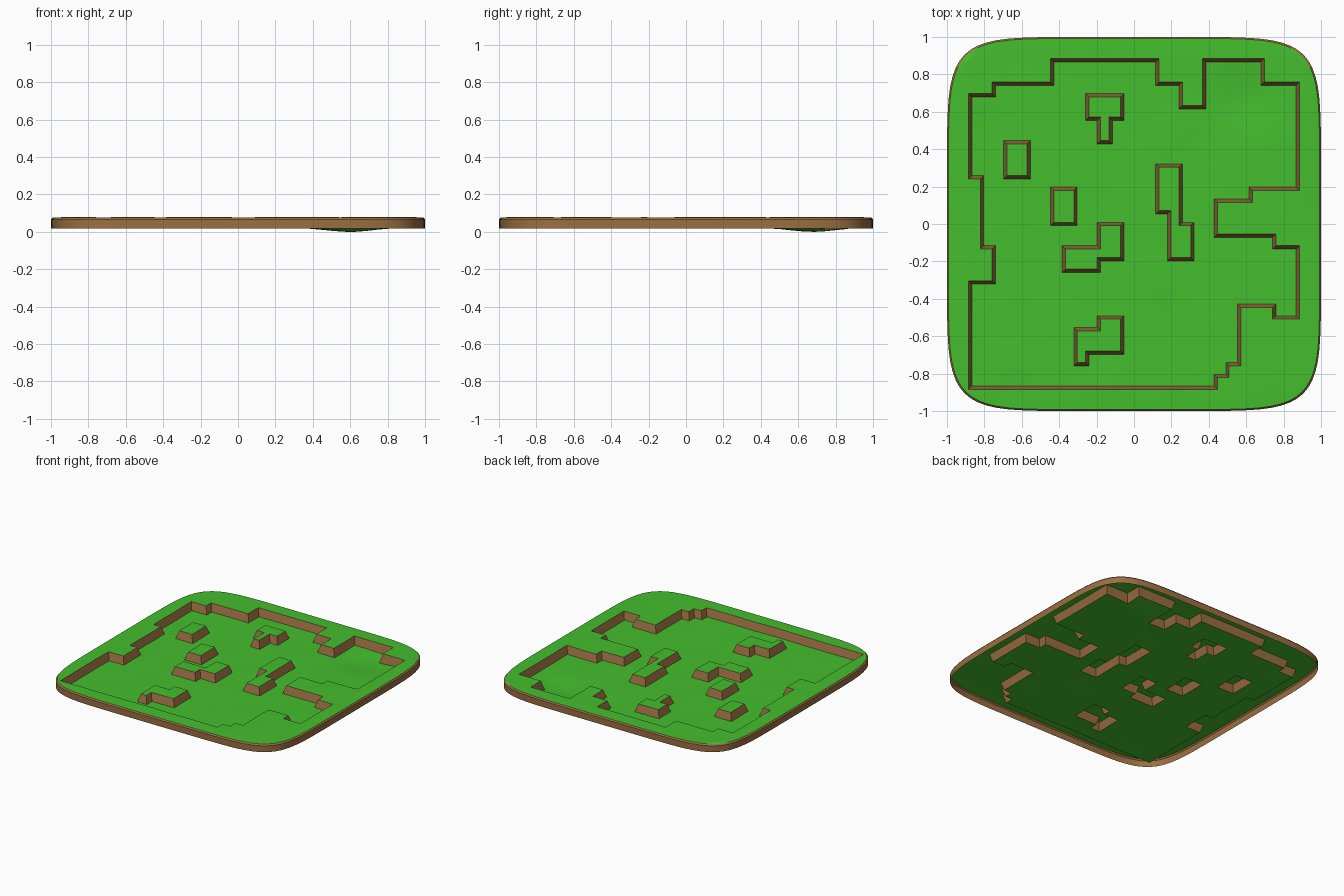
import bpy
import bmesh
import math
from mathutils import Vector, noise

cube = bpy.data.objects.get("Cube")
if cube:
    bpy.data.objects.remove(cube)


def make_material(name, color):
    mat = bpy.data.materials.new(name)
    mat.use_nodes = True
    mat.diffuse_color = (*color, 1)
    mat.node_tree.nodes["Principled BSDF"].inputs["Base Color"].default_value = (*color, 1)
    return mat


N = 16          # half the number of grid cells per side
INNER = 14      # half size of the sunken court, in cells
GRASS, EARTH = 0, 1

# Raised blocks inside the court: x0, x1, y0, y1 in cells
border_blocks = [
    (-14, -12, 11, 14), (-12, -7, 12, 14), (2, 4, 12, 14), (4, 6, 10, 14),
    (11, 14, 12, 14), (10, 14, 2, 3), (7, 14, -1, 2), (12, 14, -2, -1),
    (12, 14, -14, -8), (9, 12, -14, -7), (8, 9, -14, -12), (7, 8, -14, -13),
    (-14, -12, -5, -2), (-14, -13, -2, 4),
]
islands = [
    (-4, -1, 9, 11), (-3, -2, 7, 9), (-11, -9, 4, 7), (-7, -5, 0, 3),
    (-6, -3, -4, -2), (-3, -1, -3, 0), (2, 4, 1, 5), (3, 4, 0, 1),
    (3, 5, -3, 0), (-5, -3, -11, -9), (-3, -1, -11, -8), (-5, -4, -12, -11),
]


def is_high(i, j):
    if not (-INNER <= i < INNER and -INNER <= j < INNER):
        return True
    return any(a <= i < b and c <= j < d for a, b, c, d in border_blocks + islands)


def is_inside(i, j):
    return -N <= i < N and -N <= j < N


def sign(v):
    return (v > 0) - (v < 0)


def position(i, j, level):
    x, y = i / N, j / N
    m = max(abs(x), abs(y))
    # Round the outer corners
    t = (m - INNER / N) / (1 - INNER / N)
    if t > 0:
        f = m / (abs(x) ** 7 + abs(y) ** 7) ** (1 / 7)
        s = 1 + (f - 1) * t
        x, y = x * s, y * s
    if m == 1:
        scale, z = {"high": (0.992, 0.078), "lip": (1, 0.068), "base": (1, 0.02)}[level]
        return Vector((x * scale, y * scale, z))
    # Lean the inner walls outward at the foot
    lean = Vector((0, 0))
    for di in (-1, 0):
        for dj in (-1, 0):
            lean += Vector((di + 0.5, dj + 0.5)) * (1 if is_high(i + di, j + dj) else -1)
    shift = 0.009 if level == "high" else -0.009
    bump = noise.noise(Vector((x * 5, y * 5, 3)))
    if level == "high":
        z = 0.08 + 0.003 * bump
    else:
        hollow = math.exp(-((x - 0.6) ** 2 + (y - 0.68) ** 2) / 0.025)
        z = 0.022 + 0.003 * bump - 0.02 * hollow
    return Vector((x + shift * sign(lean.x), y + shift * sign(lean.y), z))


bm = bmesh.new()
verts = {}


def vert(corner, level):
    key = (*corner, level)
    if key not in verts:
        verts[key] = bm.verts.new(position(*corner, level))
    return verts[key]


def add_wall(a, b, lower, upper):
    face = bm.faces.new([vert(a, lower), vert(b, lower), vert(b, upper), vert(a, upper)])
    face.material_index = EARTH


# Ground cells, with walls wherever a raised cell meets a low one or the edge
for i in range(-N, N):
    for j in range(-N, N):
        corners = [(i, j), (i + 1, j), (i + 1, j + 1), (i, j + 1)]
        high = is_high(i, j)
        bm.faces.new([vert(c, "high" if high else "low") for c in corners])
        if not high:
            continue
        for k, (di, dj) in enumerate([(0, -1), (1, 0), (0, 1), (-1, 0)]):
            a, b = corners[k], corners[(k + 1) % 4]
            if not is_inside(i + di, j + dj):
                add_wall(a, b, "base", "lip")
                add_wall(a, b, "lip", "high")
            elif not is_high(i + di, j + dj):
                add_wall(a, b, "low", "high")

# Round the upright corners of the inner walls
upright = [e for e in bm.edges
           if len(e.link_faces) == 2
           and all(f.material_index == EARTH for f in e.link_faces)
           and abs(e.verts[0].co.z - e.verts[1].co.z) > 0.03
           and e.calc_face_angle() > 0.8]
bmesh.ops.bevel(bm, geom=upright, offset=0.018, segments=2, profile=0.5,
                affect='EDGES', material=-1, clamp_overlap=True)

# Rest the lowest point on the ground
lowest = min(v.co.z for v in bm.verts)
bmesh.ops.translate(bm, verts=bm.verts, vec=(0, 0, -lowest))

mesh = bpy.data.meshes.new("terrain")
bm.to_mesh(mesh)
bm.free()
mesh.materials.append(make_material("grass green", (0.058, 0.515, 0.027)))
mesh.materials.append(make_material("earth brown", (0.328, 0.156, 0.054)))
terrain = bpy.data.objects.new("terrain", mesh)
bpy.context.collection.objects.link(terrain)
bpy.context.view_layer.objects.active = terrain
terrain.select_set(True)
bpy.ops.object.shade_smooth_by_angle(angle=math.radians(35))
